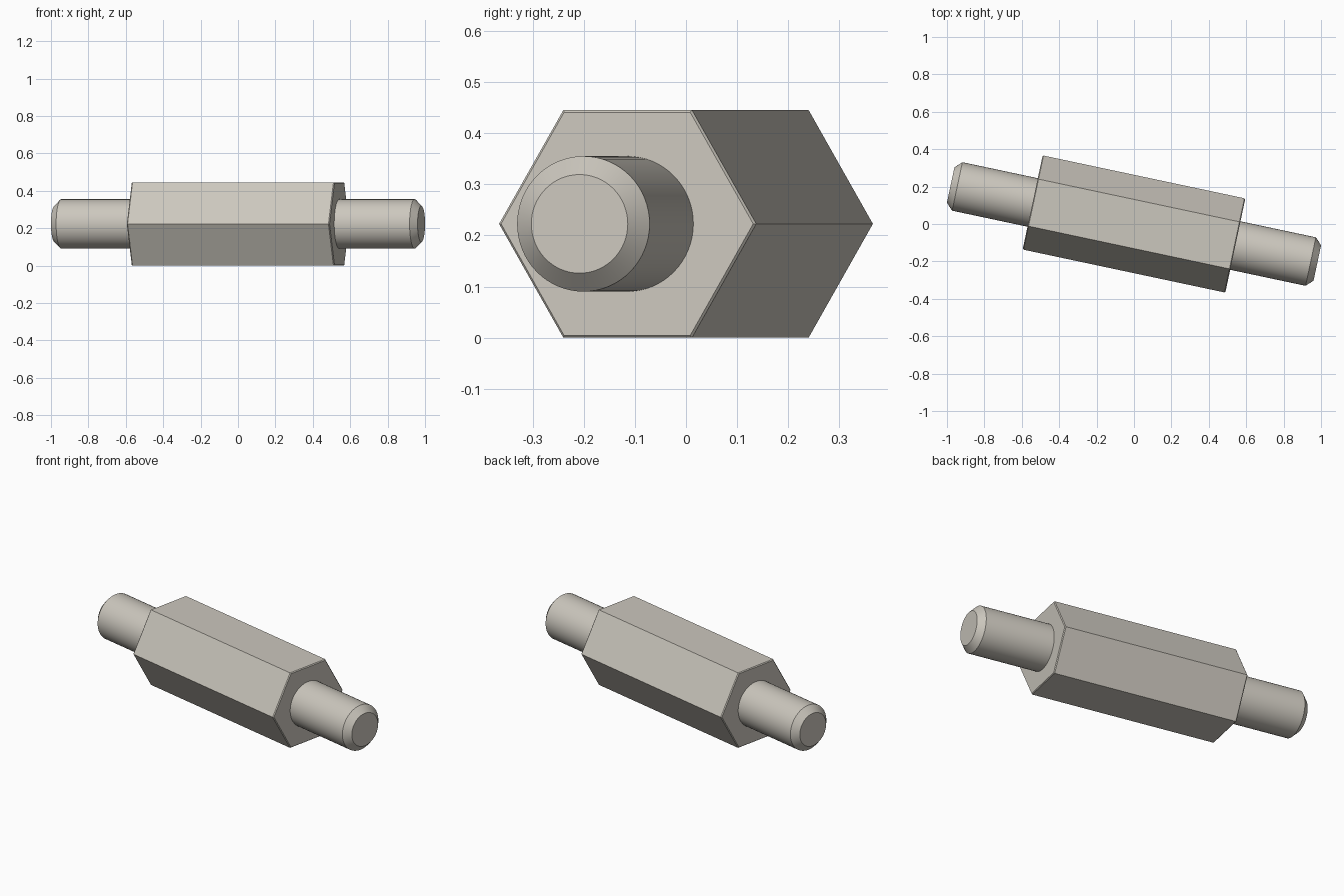
import bpy, bmesh, math
from mathutils import Matrix

cube = bpy.data.objects.get("Cube")
if cube:
    bpy.data.objects.remove(cube, do_unlink=True)

# Single warm grey metal
metal = bpy.data.materials.new("warm_grey_metal")
metal.use_nodes = True
colour = (0.60, 0.57, 0.51, 1)
metal.diffuse_color = colour
metal.node_tree.nodes["Principled BSDF"].inputs["Base Color"].default_value = colour

FLAT = 0.4455                       # hexagon width across flats
HEX_R = FLAT / math.sqrt(3)         # hexagon corner radius
BODY = 0.554                        # half length of the hexagon body
TIP = 1.002                         # half length of the whole spacer
STUD_R, STUD_CHAMFER = 0.1325, 0.036
placement = Matrix.Translation((0, 0, FLAT / 2)) @ Matrix.Rotation(math.radians(-12), 4, 'Z')


def loft(name, profile, sides, smooth):
    """Sweep (position, radius) pairs around the long axis and cap both ends."""
    bm = bmesh.new()
    rings = []
    for x, r in profile:
        rings.append([bm.verts.new((x, r * math.cos(a), r * math.sin(a)))
                      for a in (math.tau * i / sides for i in range(sides))])
    for a, b in zip(rings, rings[1:]):
        for i in range(sides):
            j = (i + 1) % sides
            bm.faces.new((a[i], a[j], b[j], b[i]))
    bm.faces.new(rings[0])
    bm.faces.new(rings[-1])
    bmesh.ops.recalc_face_normals(bm, faces=bm.faces)
    mesh = bpy.data.meshes.new(name)
    bm.to_mesh(mesh)
    bm.free()
    mesh.materials.append(metal)
    obj = bpy.data.objects.new(name, mesh)
    bpy.context.collection.objects.link(obj)
    obj.matrix_world = placement
    if smooth:
        bpy.ops.object.select_all(action='DESELECT')
        obj.select_set(True)
        bpy.context.view_layer.objects.active = obj
        bpy.ops.object.shade_smooth_by_angle(angle=math.radians(30))
    return obj


# Hexagon body with a fine chamfer at each end
c = 0.005
loft("hexagon_body", [(-BODY, HEX_R - c), (-BODY + c, HEX_R),
                      (BODY - c, HEX_R), (BODY, HEX_R - c)], 6, False)

# Chamfered round studs at both ends
for side, sign in (("left", 1), ("right", -1)):
    loft(side + "_stud", [(sign * (BODY - 0.01), STUD_R),
                          (sign * (TIP - STUD_CHAMFER), STUD_R),
                          (sign * TIP, STUD_R - STUD_CHAMFER)], 64, True)
